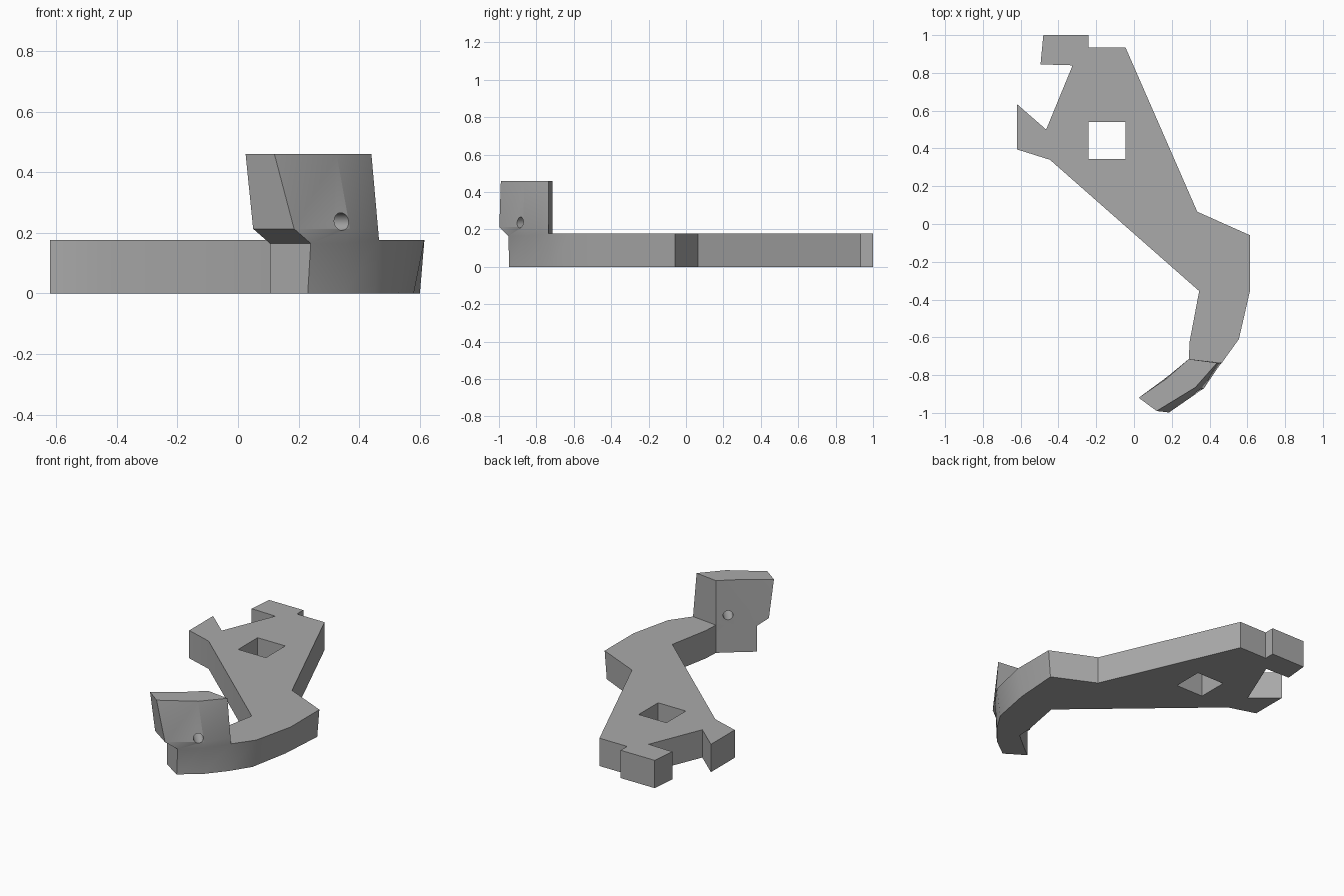
import bpy, bmesh, math
from mathutils import Vector

if "Cube" in bpy.data.objects:
    bpy.data.objects.remove(bpy.data.objects["Cube"], do_unlink=True)

grey = bpy.data.materials.new("plain grey")
grey.use_nodes = True
grey.diffuse_color = (0.4, 0.4, 0.4, 1)
grey.node_tree.nodes["Principled BSDF"].inputs["Base Color"].default_value = (0.4, 0.4, 0.4, 1)

THICK = 0.177
bm = bmesh.new()


def loft(rings, open_edge):
    """Skin stacked rings, leaving one side of the lowest bands open at open_edge."""
    loops = [[bm.verts.new(p) for p in ring] for ring in rings]
    n = len(loops[0])
    for a, b in zip(loops, loops[1:]):
        for i in range(n):
            if i == open_edge and b[i].co.z <= THICK + 0.001:
                continue
            j = (i + 1) % n
            bm.faces.new((a[i], a[j], b[j], b[i]))
    bm.faces.new(loops[0][::-1])
    bm.faces.new(loops[-1])


def level(z, points):
    return [(x, y, z) for x, y in points]


# Flat plate outline, from the arm's outer root round to its inner root
outline = [(0.465, -0.735), (0.555, -0.61), (0.615, -0.35), (0.615, -0.06),
           (0.335, 0.065), (-0.045, 0.935), (-0.24, 0.935), (-0.24, 1.0),
           (-0.48, 1.0), (-0.495, 0.845), (-0.325, 0.84), (-0.465, 0.5),
           (-0.62, 0.635), (-0.62, 0.395), (-0.445, 0.34), (0.345, -0.355),
           (0.295, -0.62), (0.29, -0.715)]
# The outer arm wall leans inward towards the bottom
foot = [(0.45, -0.735), (0.53, -0.61), (0.58, -0.35), (0.6, -0.06)] + outline[4:]
loft([level(0, foot), level(THICK, outline)], len(outline) - 1)

# Raised hooked head, joined to the plate along its last edge
inner, outer = outline[-1], outline[0]
base = level(0, [inner, (0.2, -0.79), (0.105, -0.865), (0.23, -0.945), (0.35, -0.855), foot[0]])
neck = level(0.165, [inner, (0.2, -0.79), (0.105, -0.865), (0.24, -0.95), (0.355, -0.855), outer])
lip = level(0.213, [inner, (0.175, -0.81), (0.05, -0.905), (0.185, -0.998), (0.37, -0.87), (0.462, -0.735)])
crown = level(0.46, [inner, (0.17, -0.82), (0.025, -0.92), (0.12, -0.99), (0.325, -0.865), (0.44, -0.735)])
for i in (0, 5):
    neck[i] = (*neck[i][:2], THICK)
loft([base, neck, lip, crown], 5)

bmesh.ops.remove_doubles(bm, verts=bm.verts, dist=0.0005)
bmesh.ops.recalc_face_normals(bm, faces=bm.faces)
mesh = bpy.data.meshes.new("hooked_bracket")
bm.to_mesh(mesh)
bm.free()
mesh.materials.append(grey)
bracket = bpy.data.objects.new("hooked_bracket", mesh)
bpy.context.collection.objects.link(bracket)


def cut(cutter):
    cutter.hide_render = True
    cutter.data.materials.append(grey)
    bpy.context.view_layer.objects.active = bracket
    mod = bracket.modifiers.new("cut", "BOOLEAN")
    mod.operation = "DIFFERENCE"
    mod.solver = "EXACT"
    mod.object = cutter
    bpy.ops.object.modifier_apply(modifier=mod.name)
    bpy.data.objects.remove(cutter, do_unlink=True)


# Square window through the plate
bpy.ops.mesh.primitive_cube_add(size=1, location=(-0.1425, 0.4425, 0.09))
window = bpy.context.object
window.name = "window_cutter"
window.scale = (0.195, 0.195, 0.6)
bpy.context.view_layer.update()
cut(window)

# Round pin hole through the head
axis = Vector((0.64, -0.77, 0))
bpy.ops.mesh.primitive_cylinder_add(vertices=20, radius=0.029, depth=0.6, location=(0.34, -0.885, 0.237),
                                    rotation=axis.to_track_quat("Z", "Y").to_euler())
pin = bpy.context.object
pin.name = "pin_hole_cutter"
cut(pin)

bpy.ops.object.select_all(action="DESELECT")
bracket.select_set(True)
bpy.context.view_layer.objects.active = bracket
bpy.ops.object.shade_smooth_by_angle(angle=math.radians(30))
